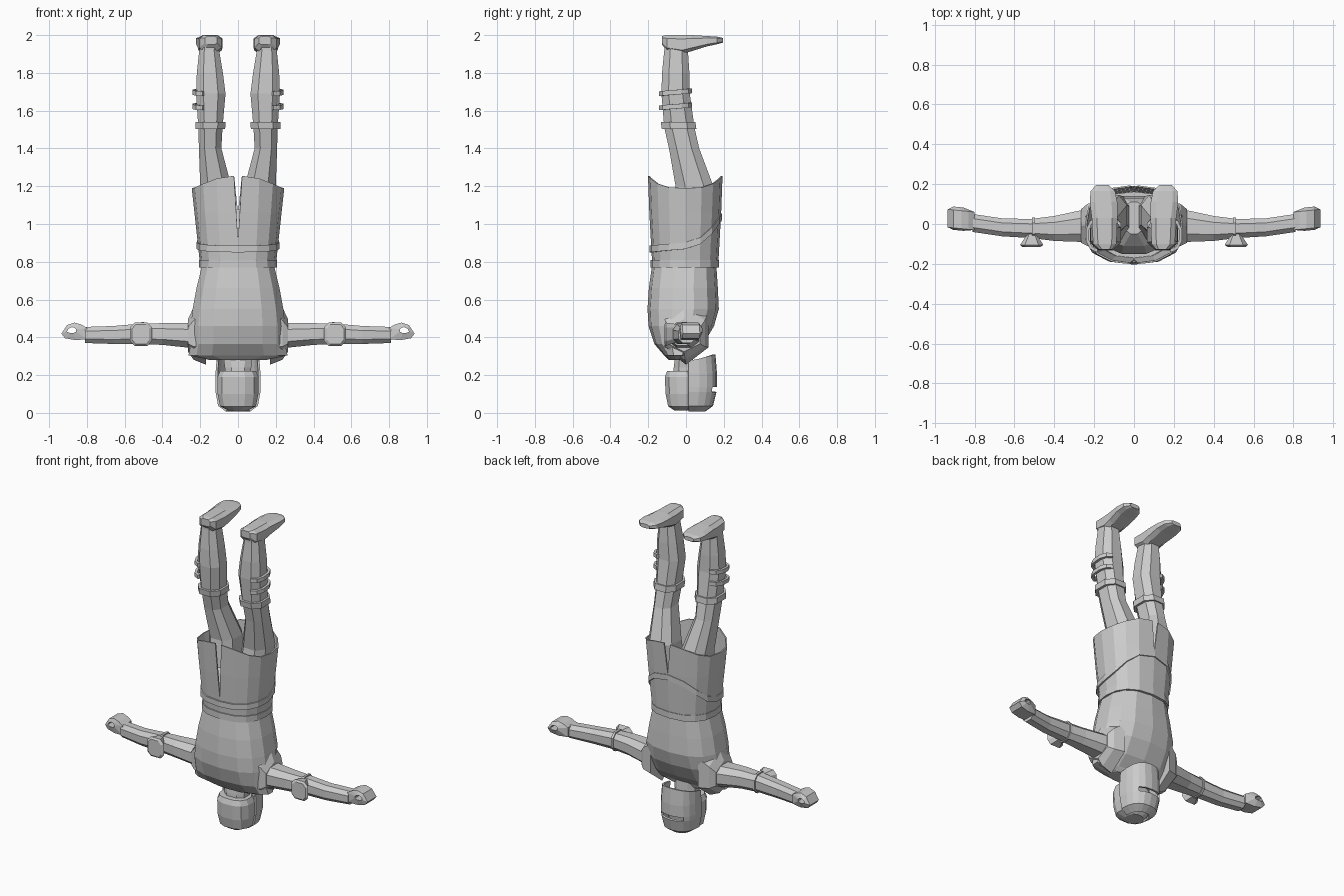
import bpy, bmesh, math
from math import sin, cos, pi, radians

cloth = bpy.data.materials.new("plain_grey")
cloth.diffuse_color = (0.6, 0.6, 0.6, 1)


def finish(name, bm, mirror=False, thick=0):
    bmesh.ops.recalc_face_normals(bm, faces=bm.faces)
    me = bpy.data.meshes.new(name)
    bm.to_mesh(me)
    bm.free()
    me.materials.append(cloth)
    ob = bpy.data.objects.new(name, me)
    bpy.context.collection.objects.link(ob)
    if mirror:
        ob.modifiers.new("mirror", 'MIRROR').use_clip = True
    if thick:
        s = ob.modifiers.new("solid", 'SOLIDIFY')
        s.thickness, s.offset = thick, 0
    return ob


def spow(v, p):
    return math.copysign(abs(v) ** p, v)


def place(axis, t, u, v):
    return {'x': (t, u, v), 'y': (u, t, v), 'z': (u, v, t)}[axis]


def loft(name, axis, sections, n=8, power=0.8, mirror=False):
    """Skin rounded sections (t, u0, u1, v0, v1) along an axis."""
    bm = bmesh.new()
    rings = []
    for t, u0, u1, v0, v1 in sections:
        ring = []
        for i in range(n):
            a = 2 * pi * (i + 0.5) / n
            k = 1 / cos(pi / n) ** power
            u = (u0 + u1) / 2 + (u1 - u0) / 2 * spow(cos(a), power) * k
            v = (v0 + v1) / 2 + (v1 - v0) / 2 * spow(sin(a), power) * k
            ring.append(bm.verts.new(place(axis, t, u, v)))
        rings.append(ring)
    for a, b in zip(rings, rings[1:]):
        for i in range(n):
            j = (i + 1) % n
            bm.faces.new((a[i], a[j], b[j], b[i]))
    bm.faces.new(rings[0])
    bm.faces.new(rings[-1])
    return finish(name, bm, mirror)


def sheet(name, fn, rows, cols, mirror=False, thick=0.01, skip=()):
    """Open grid surface from fn(row, col)."""
    bm = bmesh.new()
    g = [[bm.verts.new(fn(r, c)) for c in range(cols)] for r in range(rows)]
    for r in range(rows - 1):
        for c in range(cols - 1):
            if (r, c) not in skip:
                bm.faces.new((g[r][c], g[r][c + 1], g[r + 1][c + 1], g[r + 1][c]))
    return finish(name, bm, mirror, thick)


# Torso jacket, wide at the shoulders
loft("jacket", 'z', [
    (0.28, -0.15, 0.15, -0.09, 0.02), (0.305, -0.262, 0.262, -0.115, 0.03),
    (0.365, -0.25, 0.25, -0.165, 0.09), (0.46, -0.25, 0.25, -0.195, 0.145),
    (0.55, -0.24, 0.24, -0.20, 0.17), (0.66, -0.22, 0.22, -0.193, 0.165),
    (0.77, -0.193, 0.193, -0.178, 0.158)], n=14, power=0.8)

# Neck and skull
loft("neck", 'z', [(0.15, -0.07, 0.07, -0.07, 0.06), (0.24, -0.07, 0.07, -0.065, 0.04),
                   (0.32, -0.08, 0.08, -0.055, 0.035)], n=8)
loft("skull", 'z', [
    (0.012, -0.05, 0.05, -0.06, 0.05), (0.035, -0.095, 0.095, -0.095, 0.075),
    (0.10, -0.108, 0.108, -0.108, 0.085), (0.19, -0.108, 0.108, -0.112, 0.075),
    (0.222, -0.095, 0.095, -0.10, 0.05)], n=12, power=0.8)

# Face mask with a cut eye slit
mask_rows = [(0.012, 0.06, 0.09), (0.04, 0.10, 0.13), (0.112, 0.113, 0.148),
             (0.138, 0.114, 0.15), (0.21, 0.113, 0.15), (0.275, 0.108, 0.142)]


def mask_point(r, c):
    z, rx, ry = mask_rows[r]
    a = radians(-90 + 18 * c)
    if r == 5:
        z += 0.035 * cos(a)
    return (rx * spow(sin(a), 0.8), 0.012 + (ry - 0.004) * spow(cos(a), 0.8), z)


sheet("face_mask", mask_point, 6, 11, thick=0.012, skip=[(2, c) for c in range(3, 7)])

# Pelvis under the skirt
loft("pelvis", 'z', [(0.74, -0.17, 0.17, -0.15, 0.13), (0.9, -0.175, 0.175, -0.15, 0.14),
                     (1.02, -0.15, 0.15, -0.11, 0.13), (1.08, -0.05, 0.05, -0.05, 0.11)], n=12)

# Skirt: half sheet, split at front and back
skirt_z = (0.77, 0.86, 0.91, 1.06, 1.19)


def skirt_point(r, c, grow=0.0):
    z = skirt_z[r]
    a = -pi / 2 + pi * c / 8
    f = (z - 0.77) / 0.43
    x = (0.195 + 0.047 * f + grow) * spow(max(cos(a), 0), 0.8)
    y = (0.17 + 0.024 * f + grow) * spow(sin(a), 0.85) - 0.004
    if r == 4:
        z += 0.065 * abs(sin(a)) ** 3
    if c == 0:
        x = (0, 0, 0, 0.009, 0.021)[r]
    if c == 8:
        x = (0, 0, 0, 0, 0.021)[r]
    return (x, y, z)


sheet("skirt", skirt_point, 5, 9, mirror=True, thick=0.008)


# Belts around the waist
def band(name, low, rise, height, rx, ry, yc=-0.006):
    def pt(r, c):
        a = -pi / 2 + pi * c / 8
        s = max(sin(a), 0)
        f = rise * (0.1 * (sin(a) + 1) + 0.8 * s * s)
        return ((rx + 0.1 * f) * spow(max(cos(a), 0), 0.8) if c % 8 else 0,
                (ry + 0.05 * f) * spow(sin(a), 0.85) + yc, low + f + height * r)
    sheet(name, pt, 2, 9, mirror=True, thick=0.016)


band("waist_belt", 0.77, 0, 0.04, 0.199, 0.174)
band("sash_belt", 0.85, 0.17, 0.035, 0.21, 0.18)

# Legs
loft("leg", 'z', [
    (0.95, 0.012, 0.18, -0.09, 0.14), (1.2, 0.035, 0.20, -0.055, 0.145),
    (1.40, 0.088, 0.207, -0.09, 0.07), (1.51, 0.082, 0.21, -0.115, 0.045),
    (1.69, 0.066, 0.222, -0.13, 0.02), (1.8, 0.08, 0.218, -0.127, 0.018),
    (1.92, 0.10, 0.205, -0.115, 0.01), (1.96, 0.09, 0.205, -0.115, 0.01)], mirror=True)
loft("leg_cuff", 'z', [(1.502, 0.068, 0.226, -0.128, 0.055),
                       (1.54, 0.066, 0.226, -0.133, 0.05)], mirror=True)

# Feet, soles up
loft("foot", 'y', [
    (-0.127, 0.11, 0.175, 1.95, 1.995), (-0.10, 0.088, 0.205, 1.915, 2.0),
    (-0.02, 0.085, 0.21, 1.90, 2.0), (0.03, 0.083, 0.212, 1.915, 2.0),
    (0.11, 0.084, 0.222, 1.94, 1.995), (0.165, 0.095, 0.218, 1.952, 1.992),
    (0.195, 0.125, 0.19, 1.96, 1.985)], power=0.6, mirror=True)

# Two straps wrapped round the outside of each shin
for i, z in enumerate((1.61, 1.685)):
    def strap_point(r, c):
        a = radians(-75 + 30 * c)
        return (0.15 + 0.085 * spow(cos(a), 0.7), -0.055 + 0.083 * spow(sin(a), 0.8),
                z + 0.025 * r + 0.008 * sin(a))
    sheet(f"shin_strap_{i + 1}", strap_point, 2, 6, mirror=True, thick=0.016)

# Arms with shoulder gusset
loft("arm", 'x', [
    (0.18, -0.11, 0.08, 0.32, 0.50), (0.26, -0.09, 0.07, 0.345, 0.475),
    (0.40, -0.085, 0.04, 0.36, 0.475), (0.52, -0.07, 0.025, 0.365, 0.472),
    (0.66, -0.062, 0.028, 0.365, 0.46), (0.81, -0.04, 0.05, 0.37, 0.455)],
    power=0.8, mirror=True)
loft("shoulder_gusset", 'x', [(0.17, -0.12, 0.12, 0.28, 0.60), (0.235, -0.11, 0.10, 0.30, 0.54),
                              (0.265, -0.095, 0.075, 0.335, 0.485)], n=6, power=1, mirror=True)
# Elbow pad and its strap
loft("elbow_pad", 'y', [(-0.05, 0.49, 0.535, 0.375, 0.47), (-0.105, 0.455, 0.572, 0.355, 0.478),
                        (-0.115, 0.47, 0.56, 0.365, 0.468)], power=0.6, mirror=True)
loft("elbow_strap", 'x', [(0.497, -0.078, 0.033, 0.358, 0.48),
                          (0.512, -0.078, 0.033, 0.358, 0.48)], mirror=True)

# Curled hand: ring outline with a gap, given depth
outer = [(0.80, 0.39), (0.86, 0.385), (0.915, 0.395), (0.935, 0.42),
         (0.905, 0.465), (0.865, 0.478), (0.83, 0.468), (0.80, 0.45)]
inner = [(0.857, 0.43), (0.872, 0.423), (0.89, 0.423), (0.906, 0.43),
         (0.898, 0.446), (0.88, 0.454), (0.867, 0.451), (0.857, 0.442)]
bm = bmesh.new()
loops = []
for pts, y0, y1 in ((outer, -0.025, 0.065), (inner, -0.035, 0.082)):
    for y in (y0, y1):
        loops.append([bm.verts.new((x, y + 0.1 * (x - 0.85), z)) for x, z in pts])
o0, o1, i0, i1 = loops
for i in range(8):
    j = (i + 1) % 8
    for a, b in ((o0, o1), (i0, i1), (o0, i0), (o1, i1)):
        bm.faces.new((a[i], a[j], b[j], b[i]))
finish("hand", bm, mirror=True)
